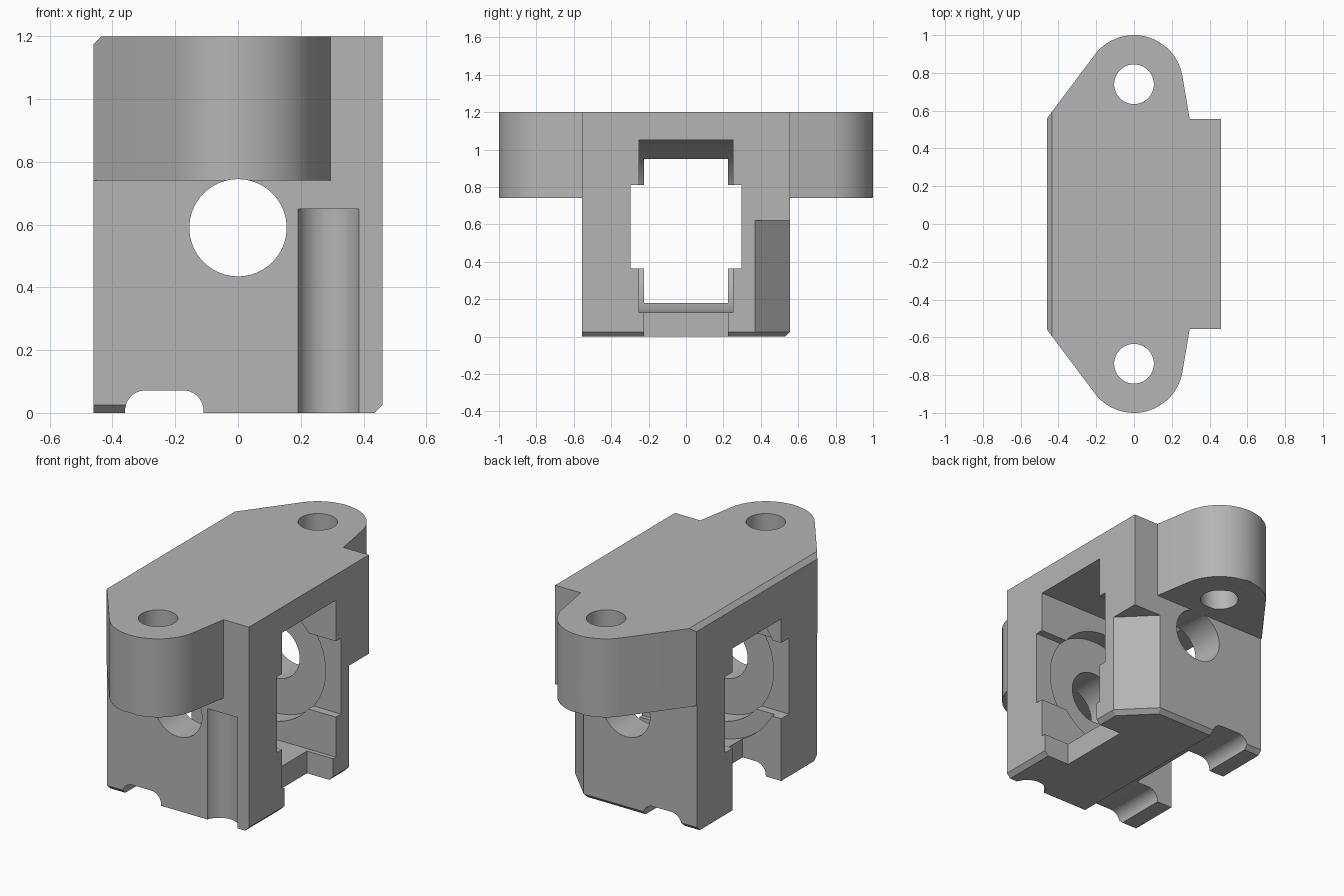
import bpy, bmesh, math
from mathutils import Vector

if "Cube" in bpy.data.objects:
    bpy.data.objects.remove(bpy.data.objects["Cube"], do_unlink=True)

X, Y, H = 0.46, 0.555, 1.2       # half width, half depth, height of the block
AXIS_Z = 0.59                    # height of the shaft bore
LUG_Y, LUG_R = 0.74, 0.26
BEVEL = 0.025

grey = bpy.data.materials.new("plain_grey")
grey.use_nodes = True
grey.diffuse_color = (0.46, 0.46, 0.46, 1)
grey.node_tree.nodes["Principled BSDF"].inputs["Base Color"].default_value = grey.diffuse_color


def prism(name, points, lo, hi, axis="z"):
    """Extrude a 2D outline from lo to hi along one axis."""
    place = {"x": lambda a, b, t: (t, a, b),
             "y": lambda a, b, t: (a, t, b),
             "z": lambda a, b, t: (a, b, t)}[axis]
    bm = bmesh.new()
    base = bm.faces.new([bm.verts.new(place(a, b, lo)) for a, b in points])
    grown = bmesh.ops.extrude_face_region(bm, geom=[base])["geom"]
    shift = Vector(place(0, 0, hi - lo))
    bmesh.ops.translate(bm, vec=shift, verts=[v for v in grown if isinstance(v, bmesh.types.BMVert)])
    bmesh.ops.recalc_face_normals(bm, faces=bm.faces)
    mesh = bpy.data.meshes.new(name)
    bm.to_mesh(mesh)
    bm.free()
    mesh.materials.append(grey)
    obj = bpy.data.objects.new(name, mesh)
    bpy.context.collection.objects.link(obj)
    return obj


def box(name, x, y, z):
    return prism(name, [(x[0], y[0]), (x[1], y[0]), (x[1], y[1]), (x[0], y[1])], *z)


def arc(cx, cy, r, start, end, steps):
    angles = [math.radians(start + (end - start) * i / steps) for i in range(steps + 1)]
    return [(cx + r * math.cos(a), cy + r * math.sin(a)) for a in angles]


def circle(cx, cy, r, steps=64):
    return arc(cx, cy, r, 0, 360, steps)[:-1]


def combine(target, tool, operation="DIFFERENCE"):
    """Apply a boolean and discard the helper."""
    tool.hide_render = True
    mod = target.modifiers.new("boolean", "BOOLEAN")
    mod.object, mod.operation, mod.solver = tool, operation, "EXACT"
    bpy.context.view_layer.objects.active = target
    bpy.ops.object.modifier_apply(modifier=mod.name)
    bpy.data.objects.remove(tool, do_unlink=True)


# Block and mounting lugs share one outline
back = [(X, Y), (0.295, Y)] + arc(0, LUG_Y, LUG_R, 10, 141, 24) + [(-X, 0.56)]
front = [(x, -y) for x, y in reversed(back)]
housing = prism("bearing_housing", back + front, 0, H)

# Clear the space below both lugs, then drill them
for s in (-1, 1):
    ys = sorted((s * Y, s * 1.2))
    combine(housing, box("lug_clearance", (-1, 1), ys, (-0.1, 0.74)))
    combine(housing, prism("lug_hole", circle(0, s * LUG_Y, 0.105), 0.6, 1.3))

# Tall corner chamfer at the back
D = 0.185
combine(housing, prism("corner_cut", [(X - D - 0.1, Y + 0.1), (X + 0.1, Y + 0.1), (X + 0.1, Y - D - 0.1)],
                       -0.1, 0.62))

# Small edge chamfers: top, side, back and one short front piece
B = BEVEL + 0.05
combine(housing, prism("top_chamfer", [(-X - 0.05, H - B), (-X - 0.05, H + 0.05), (-X + B, H + 0.05)],
                       -1.2, 1.2, "y"))
combine(housing, prism("side_chamfer", [(X + 0.05, B), (X + 0.05, -0.05), (X - B, -0.05)], -1.2, 1.2, "y"))
combine(housing, prism("back_chamfer", [(Y + 0.05, B), (Y + 0.05, -0.05), (Y - B, -0.05)], -1, 1, "x"))
combine(housing, prism("front_chamfer", [(-Y - 0.05, B), (-Y - 0.05, -0.05), (-Y + B, -0.05)], -1, -0.3, "x"))

# Chamfer under the tall corner cut
k = X + Y - D
corner = prism("corner_chamfer", [(0.05, B), (0.05, -0.05), (-B, -0.05)], -0.6, 0.6, "y")
corner.rotation_euler.z = math.radians(45)
corner.location = (k / 2 + (X - Y) / 2, k / 2 - (X - Y) / 2, 0)
bpy.context.view_layer.update()
combine(housing, corner)

# Rounded groove on the front face
combine(housing, prism("front_groove", circle(0.288, -Y - 0.03, 0.102), -0.1, 0.65))

# Rounded channel under the base
channel = [(-0.36, -0.1), (-0.11, -0.1)] + arc(-0.175, 0.007, 0.065, 0, 90, 10) \
    + arc(-0.295, 0.007, 0.065, 90, 180, 10)
combine(housing, prism("base_channel", channel, -1, 1, "y"))

# Inner chamber: round on one side, open to the other
R = 0.46
chamber = [(0.6, AXIS_Z - R), (0.6, AXIS_Z + R)] + arc(0, AXIS_Z, R, 90, 270, 48)
combine(housing, prism("chamber", chamber, -0.25, 0.25, "y"))
combine(housing, box("side_slot", (-0.6, -0.21), (-0.225, 0.225), (-0.1, 0.95)))
combine(housing, box("base_recess", (0.29, 0.6), (-0.225, 0.225), (-0.1, 0.3)))
combine(housing, box("wide_slot", (-0.6, 0.6), (-0.297, 0.297), (0.365, 0.81)))

# Bearing seats and shaft bore
combine(housing, prism("bearing_seat", circle(0, AXIS_Z, 0.36, 80), -0.35, 0.35, "y"))
combine(housing, prism("shaft_bore", circle(0, AXIS_Z, 0.155), -1, 1, "y"))

# Smooth the round walls, keep the edges sharp
bpy.ops.object.select_all(action="DESELECT")
housing.select_set(True)
bpy.context.view_layer.objects.active = housing
bpy.ops.object.shade_smooth_by_angle(angle=math.radians(25))
